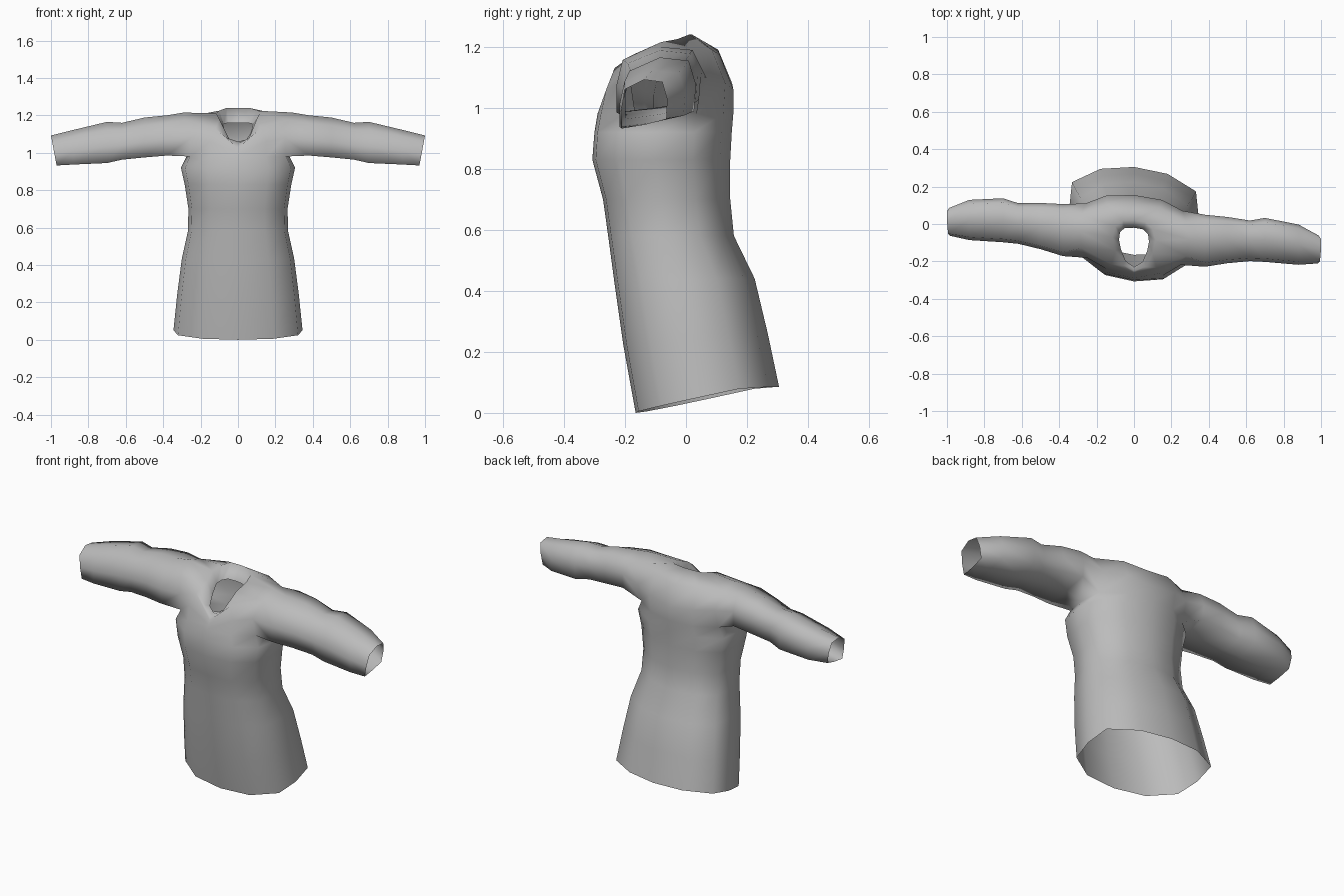
import bpy, bmesh

if "Cube" in bpy.data.objects:
    bpy.data.objects.remove(bpy.data.objects["Cube"])

SKEW = -0.075   # the garment is turned slightly about z
N = 12          # sides of the body

mat = bpy.data.materials.new("grey cloth")
mat.diffuse_color = (0.5, 0.5, 0.5, 1)
mat.use_nodes = True
mat.node_tree.nodes["Principled BSDF"].inputs["Base Color"].default_value = mat.diffuse_color

bm = bmesh.new()


def vert(x, y, z):
    return bm.verts.new((x, y + SKEW * x, z))


def full_ring(half):
    """Seven points from front centre to back centre, mirrored to a ring."""
    pts = half + [(-x, y, z) for x, y, z in reversed(half[1:-1])]
    return [vert(*p) for p in pts]


# Body section: front centre, right side, back centre
SECTION = [(0, -1), (.54, -.9), (.93, -.53), (1, 0), (.96, .55), (.52, .9), (0, 1)]

# Body levels from hem to armpit: height, half width, front y, back y, tilt
LEVELS = [
    (0.00, .345, -.165, .305, .085),
    (0.22, .325, -.205, .268, .04),
    (0.43, .300, -.235, .225, .01),
    (0.58, .268, -.255, .157, 0),
    (0.70, .265, -.272, .145, 0),
    (0.83, .285, -.307, .145, 0),
    (0.92, .305, -.300, .150, 0),
    (0.98, .275, -.290, .155, 0),
]
rings = []
for z, w, y0, y1, tilt in LEVELS:
    cy, d = (y0 + y1) / 2, (y1 - y0) / 2
    rings.append(full_ring([(w * u, cy + d * v, z + tilt * min(1, .6 * (v + 1)))
                            for u, v in SECTION]))

# Chest, shoulder, neckline and inner lip
UPPER = [
    [(0, -.272, 1.0), (.15, -.25, 1.06), (.25, -.2, 1.08), (.28, -.06, 1.09),
     (.26, .09, 1.09), (.15, .14, 1.08), (0, .155, 1.06)],
    [(0, -.262, 1.025), (.12, -.225, 1.13), (.28, -.15, 1.175), (.29, -.06, 1.215),
     (.28, .03, 1.19), (.14, .095, 1.19), (0, .11, 1.175)],
    [(0, -.25, 1.05), (.06, -.225, 1.08), (.1, -.15, 1.18), (.115, -.08, 1.21),
     (.1, -.02, 1.225), (.06, .015, 1.24), (0, .02, 1.24)],
    [(0, -.23, 1.06), (.045, -.2, 1.07), (.07, -.14, 1.11), (.08, -.09, 1.15),
     (.075, -.05, 1.155), (.05, -.025, 1.16), (0, -.02, 1.16)],
]
rings += [full_ring(h) for h in UPPER]

# Body faces, leaving an armhole on each side
ARM = len(LEVELS) - 1
for r in range(len(rings) - 1):
    for k in range(N):
        if r in (ARM, ARM + 1) and k in (2, 3, 8, 9):
            continue
        j = (k + 1) % N
        bm.faces.new((rings[r][k], rings[r][j], rings[r + 1][j], rings[r + 1][k]))

# Sleeve section, starting at bottom front and going round by the back
SLEEVE = [(-1, -1), (0, -.85), (.95, -.6), (1, .2), (.8, .9), (0, 1), (-.85, .6), (-1, -.2)]

# Sleeve stations: x, front y, back y, bottom z, top z
STATIONS = [
    (.38, -.200, .078, .985, 1.200),
    (.50, -.172, .075, .975, 1.188),
    (.62, -.152, .065, .963, 1.160),
    (.70, -.150, .085, .945, 1.165),
    (.88, -.152, .063, .937, 1.122),
    (.985, -.137, .012, .932, 1.092),
]
for s, (f, m, b) in ((1, (2, 3, 4)), (-1, (10, 9, 8))):
    lo, mid, hi = rings[ARM:ARM + 3]
    loop = [lo[f], lo[m], lo[b], mid[b], hi[b], hi[m], hi[f], mid[f]]
    for i, (x, y0, y1, z0, z1) in enumerate(STATIONS):
        lean = .015 if i == len(STATIONS) - 1 else 0    # slanted cuff
        new = [vert(s * (x + lean * v), (y0 + y1) / 2 + (y1 - y0) / 2 * u,
                    (z0 + z1) / 2 + (z1 - z0) / 2 * v) for u, v in SLEEVE]
        for k in range(8):
            j = (k + 1) % 8
            bm.faces.new((loop[k], loop[j], new[j], new[k]))
        loop = new

# Remove the unused points in the middle of the armholes
bmesh.ops.delete(bm, geom=[v for v in bm.verts if not v.link_faces], context='VERTS')
bmesh.ops.recalc_face_normals(bm, faces=bm.faces)
# Normals must point outward on the open shell: check a lower front face
bm.faces.ensure_lookup_table()
if bm.faces[0].normal.y > 0:
    bmesh.ops.reverse_faces(bm, faces=bm.faces)
for face in bm.faces:
    face.smooth = True

mesh = bpy.data.meshes.new("tunic")
bm.to_mesh(mesh)
bm.free()
mesh.materials.append(mat)
tunic = bpy.data.objects.new("tunic", mesh)
bpy.context.collection.objects.link(tunic)
